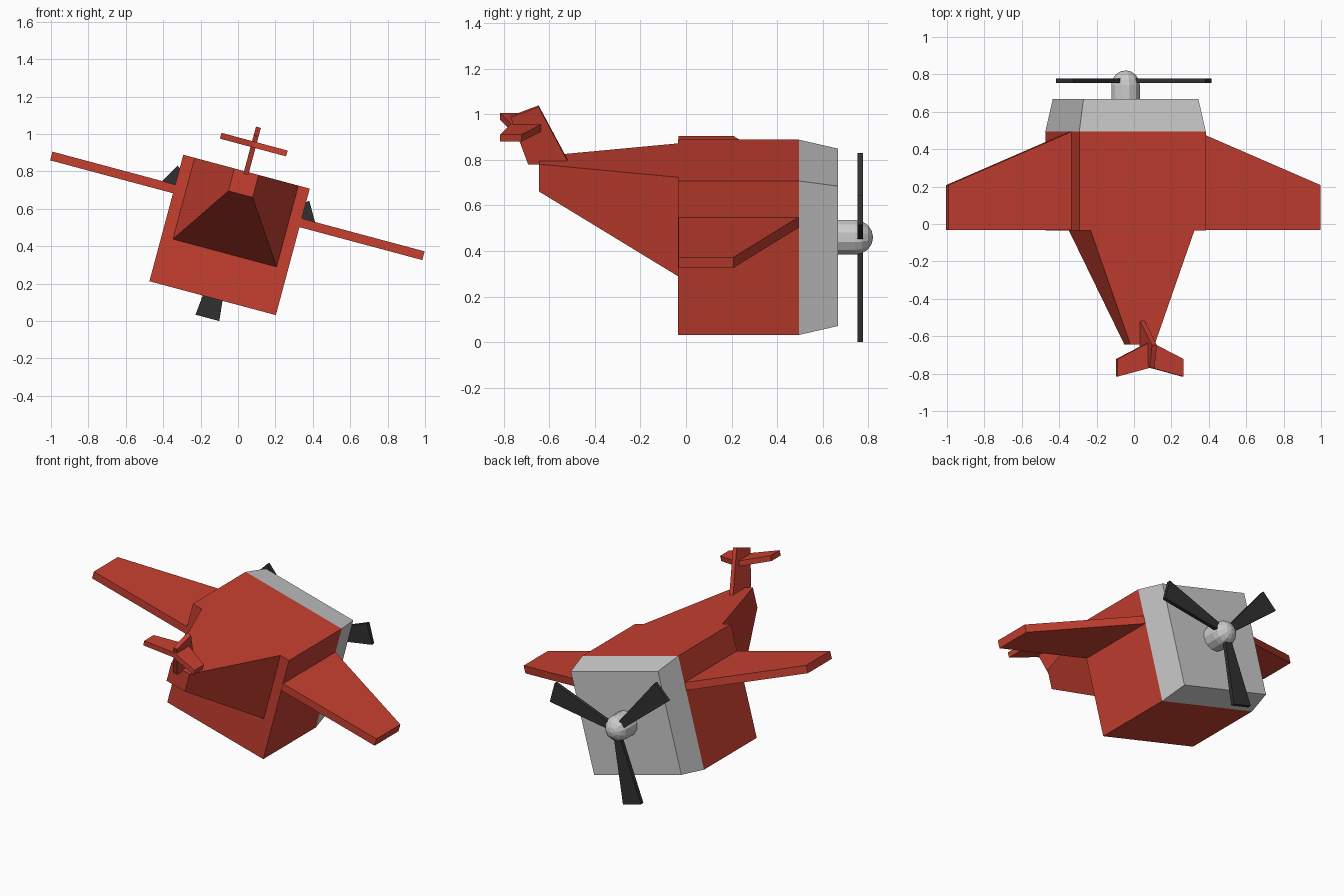
import bpy, bmesh
from math import radians, sin, cos, pi
from mathutils import Matrix

if "Cube" in bpy.data.objects:
    bpy.data.objects.remove(bpy.data.objects["Cube"])

# The whole plane is banked 15 degrees around the nose axis
BANK = Matrix.Translation((-0.045, 0, 0.46)) @ Matrix.Rotation(radians(15), 4, 'Y')


def material(name, rgb):
    m = bpy.data.materials.new(name)
    m.diffuse_color = (*rgb, 1)
    m.use_nodes = True
    m.node_tree.nodes["Principled BSDF"].inputs["Base Color"].default_value = m.diffuse_color
    return m


RED = material("red_paint", (0.57, 0.05, 0.03))
BLACK = material("black_paint", (0.03, 0.03, 0.03))


def loft(name, rings, mat=None, spin=0):
    """Closed solid through a list of rings with equal point counts."""
    bm = bmesh.new()
    vs = [[bm.verts.new(p) for p in r] for r in rings]
    n = len(vs[0])
    for a, b in zip(vs, vs[1:]):
        for i in range(n):
            j = (i + 1) % n
            bm.faces.new((a[i], a[j], b[j], b[i]))
    bm.faces.new(vs[0])
    bm.faces.new(vs[-1])
    bmesh.ops.recalc_face_normals(bm, faces=bm.faces)
    me = bpy.data.meshes.new(name)
    bm.to_mesh(me)
    bm.free()
    if mat:
        me.materials.append(mat)
    ob = bpy.data.objects.new(name, me)
    bpy.context.collection.objects.link(ob)
    ob.matrix_world = BANK @ Matrix.Rotation(spin, 4, 'Y')
    return ob


def rect(y, w, bottom, top):
    """Cross-section across the fuselage, w is the half width."""
    return [(-w, y, bottom), (w, y, bottom), (w, y, top), (-w, y, top)]


def rib(x, back, front, z, t):
    """Cross-section of a wing at x, t is the half thickness."""
    return [(x, back, z - t), (x, front, z - t), (x, front, z + t), (x, back, z + t)]


# Fuselage, cowl and tapered tail
loft("fuselage", [rect(-0.035, 0.35, -0.35, 0.35), rect(0.495, 0.35, -0.35, 0.35)], RED)
loft("engine_cowl", [rect(0.495, 0.35, -0.35, 0.35), rect(0.667, 0.318, -0.318, 0.318)])
loft("tail_boom", [rect(-0.645, 0.067, 0.226, 0.35), rect(-0.035, 0.287, -0.10, 0.35)], RED)

# Main wing and tailplane, symmetric about the fuselage
loft("main_wing", [rib(x, -0.033, f, 0.161, 0.024) for x, f in
                   ((-1.03, 0.208), (-0.35, 0.493), (0.35, 0.493), (1.03, 0.208))], RED)
loft("tailplane", [rib(x, b, f, 0.5, 0.016) for x, b, f in
                   ((-0.183, -0.816, -0.722), (0, -0.768, -0.63), (0.183, -0.816, -0.722))], RED)

# Upright fin
fin = [(-0.512, 0.335), (-0.647, 0.596), (-0.77, 0.548), (-0.693, 0.335)]
loft("tail_fin", [[(x, y, z) for y, z in fin] for x in (-0.0135, 0.0135)], RED)

# Propeller hub with rounded nose
R, SEG = 0.079, 12
profile = [(0.66, R)] + [(0.742 + R * sin(a), R * cos(a)) for a in (0, pi / 8, pi / 4, pi * 3 / 8)]
profile.append((0.742 + R, 0.002))
loft("propeller_hub", [[(r * cos(2 * pi * i / SEG), y, r * sin(2 * pi * i / SEG))
                        for i in range(SEG)] for y, r in profile])

# Three flaring blades
blade = [(-0.02, -0.02), (0.02, -0.02), (0.066, -0.459), (-0.066, -0.459)]
for k in range(3):
    loft(f"propeller_blade_{k + 1}", [[(x, y, z) for x, z in blade] for y in (0.753, 0.777)],
         BLACK, spin=2 * pi * k / 3)
